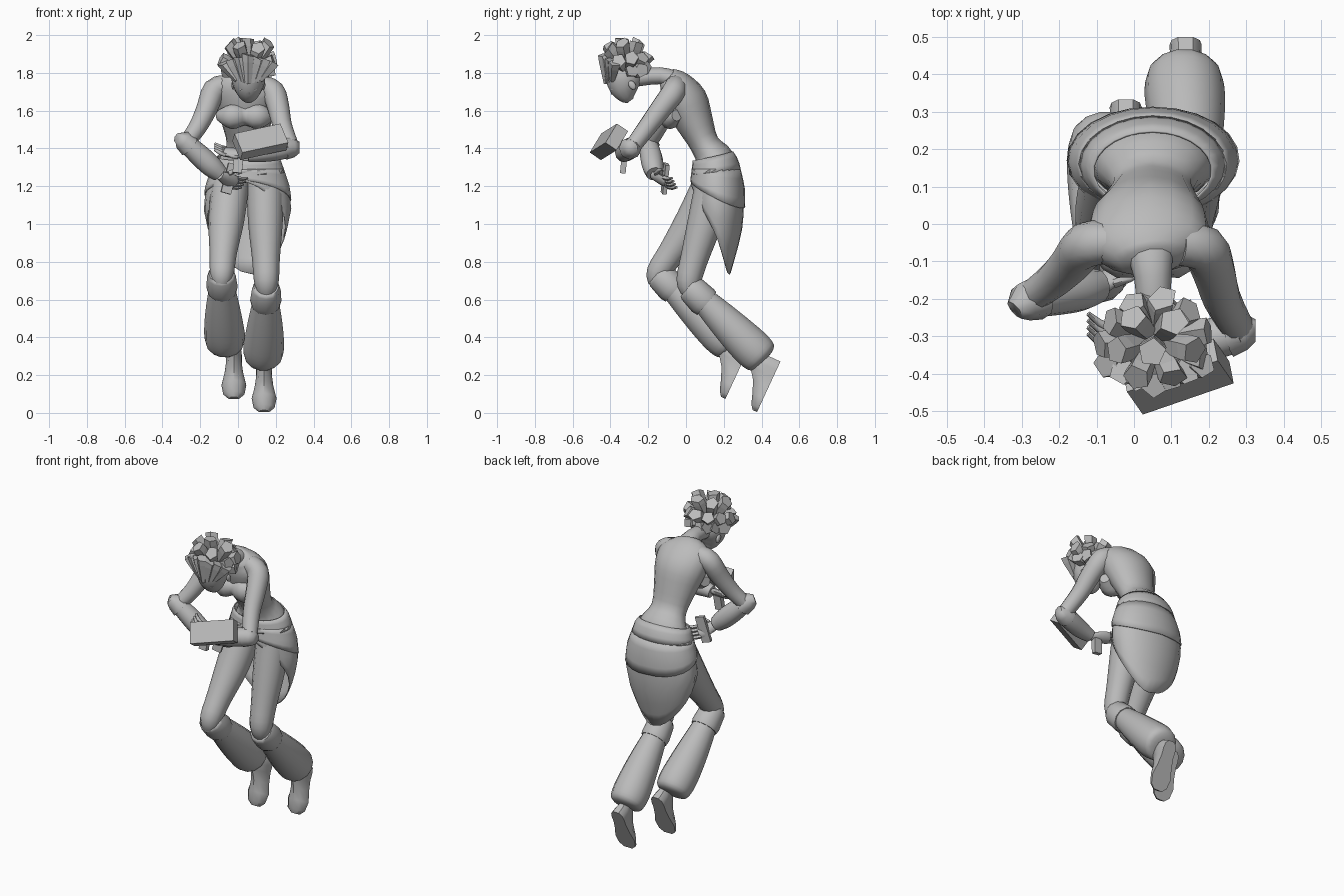
import bpy, bmesh, math, random
from mathutils import Vector, Matrix

random.seed(4)
if "Cube" in bpy.data.objects:
    bpy.data.objects.remove(bpy.data.objects["Cube"], do_unlink=True)

clay = bpy.data.materials.new("clay_grey")
clay.use_nodes = True
GREY = (0.5, 0.5, 0.5, 1)
clay.diffuse_color = GREY
clay.node_tree.nodes["Principled BSDF"].inputs["Base Color"].default_value = GREY
X, Y, Z = Vector((1, 0, 0)), Vector((0, 1, 0)), Vector((0, 0, 1))


def finish(name, bm, angle=40):
    bmesh.ops.recalc_face_normals(bm, faces=bm.faces)
    mesh = bpy.data.meshes.new(name)
    bm.to_mesh(mesh)
    bm.free()
    mesh.materials.append(clay)
    ob = bpy.data.objects.new(name, mesh)
    bpy.context.collection.objects.link(ob)
    bpy.ops.object.select_all(action='DESELECT')
    bpy.context.view_layer.objects.active = ob
    ob.select_set(True)
    if angle:
        bpy.ops.object.shade_smooth_by_angle(angle=math.radians(angle))
    return ob


def skin(bm, rings, caps=True):
    """Bridge closed rings of points, capping both ends."""
    rows = [[bm.verts.new(p) for p in ring] for ring in rings]
    n = len(rows[0])
    for a, b in zip(rows, rows[1:]):
        for i in range(n):
            bm.faces.new((a[i], a[(i + 1) % n], b[(i + 1) % n], b[i]))
    if caps:
        bm.faces.new(rows[0])
        bm.faces.new(rows[-1])


def spline(values, steps):
    """Catmull-Rom through a list of vectors."""
    out = []
    for i in range(len(values) - 1):
        p0, p1 = values[max(i - 1, 0)], values[i]
        p2, p3 = values[i + 1], values[min(i + 2, len(values) - 1)]
        for k in range(steps):
            t = k / steps
            out.append(p1 + (p2 - p0) * (t / 2) + (p0 * 2 - p1 * 5 + p2 * 4 - p3) * (t * t / 2)
                       + (p1 * 3 - p0 - p2 * 3 + p3) * (t ** 3 / 2))
    return out + [values[-1]]


def loft(name, sections, ref=X, sides=12, steps=3, bm=None):
    """Tube through (x, y, z, width, depth) sections; width runs along ref."""
    secs = [s if len(s) == 5 else (*s, s[3]) for s in sections]
    mids = spline([Vector(s[:3]) for s in secs], steps)
    rads = spline([Vector((s[3], s[4], 0)) for s in secs], steps)
    rings = []
    for i, c in enumerate(mids):
        tan = (mids[min(i + 1, len(mids) - 1)] - mids[max(i - 1, 0)]).normalized()
        u = (ref - tan * ref.dot(tan)).normalized()
        v = tan.cross(u)
        rings.append([c + u * rads[i].x * math.cos(a) + v * rads[i].y * math.sin(a)
                      for a in (math.tau * k / sides for k in range(sides))])
    own = bm is None
    bm = bmesh.new() if own else bm
    skin(bm, rings)
    return finish(name, bm, 60) if own else None


def ball(name, loc, size, tilt=0):
    bm = bmesh.new()
    m = Matrix.Translation(loc) @ Matrix.Rotation(tilt, 4, 'X') @ Matrix.Diagonal((*size, 1))
    bmesh.ops.create_uvsphere(bm, u_segments=16, v_segments=10, radius=1, matrix=m)
    return finish(name, bm, 60)


def block(name, loc, u, v, size):
    """Box with its long side along u and its second side near v."""
    u = Vector(u).normalized()
    w = u.cross(Vector(v)).normalized()
    m = Matrix((u, w.cross(u), w)).transposed().to_4x4()
    bm = bmesh.new()
    bmesh.ops.create_cube(bm, size=1, matrix=Matrix.Translation(loc) @ m @ Matrix.Diagonal((*size, 1)))
    return finish(name, bm, 0)


# Torso, bust and neck
loft("torso", [(.05, .165, 1.24, .17, .11), (.05, .155, 1.335, .155, .105), (.05, .1, 1.42, .11, .078),
               (.045, .045, 1.54, .132, .1), (.04, -.003, 1.65, .16, .117),
               (.038, -.06, 1.737, .158, .09), (.045, -.1, 1.78, .08, .055)], sides=16)
loft("bust", [(-.1, -.05, 1.575, .03), (-.035, -.085, 1.57, .068, .06), (.037, -.075, 1.575, .052, .05),
              (.11, -.085, 1.57, .068, .06), (.175, -.05, 1.575, .03)], ref=Z)
loft("neck", [(.04, -.06, 1.76, .07, .05), (.05, -.14, 1.785, .05, .045), (.055, -.28, 1.77, .045)])

# Bowed head: crown points forward, face points down
loft("head", [(.055, -.295, 1.652, .022, .02), (.055, -.31, 1.675, .05, .05), (.055, -.325, 1.72, .078, .082),
              (.055, -.33, 1.78, .09, .1), (.055, -.335, 1.84, .075, .085),
              (.055, -.335, 1.87, .03, .03)], sides=14)
loft("nose", [(.055, -.4, 1.735, .008), (.055, -.385, 1.695, .016), (.055, -.36, 1.685, .01)], sides=6, steps=1)
loft("lips", [(.03, -.34, 1.67, .006), (.055, -.352, 1.672, .013), (.08, -.34, 1.67, .006)], ref=Z, sides=6)
for side, s in (("right", -1), ("left", 1)):
    ball(side + "_ear", (.055 + .08 * s, -.285, 1.735), (.01, .018, .026), .6)
    ball(side + "_eye", (.055 + .032 * s, -.386, 1.712), (.016, .012, .009), .5)

# Hair: flat-ended locks that widen away from the scalp
bm = bmesh.new()
root = Vector((.055, -.31, 1.795))


def lock(base, tip, sizes):
    """Five-sided lock with a slanted end."""
    d = tip - base
    q = d.to_track_quat('Z', 'Y')
    lean = Vector((random.uniform(-.35, .35), random.uniform(-.35, .35), 0))
    spin = random.uniform(0, 6)
    rings = []
    for part, rad, slant in zip((0, .75, 1), sizes, (0, 0, 1)):
        ring = [Vector((math.cos(a), math.sin(a), 0)) * rad for a in (math.tau * j / 5 + spin for j in range(5))]
        rings.append([base + q @ (r + Z * (d.length * part + slant * r.dot(lean))) for r in ring])
    skin(bm, rings)


tilt = Matrix.Rotation(math.radians(10), 3, 'X')
for count, polar, reach in ((1, 0, .2), (6, 34, .195), (11, 64, .168), (7, 86, .14)):
    for k in range(count):
        az = math.tau * (k + .5 * (count == 11)) / count
        if polar > 80:
            az = math.radians(15 + 25 * k)
        if count == 11 and math.sin(az) < -.5:
            continue
        p = math.radians(polar + random.uniform(-4, 4))
        d = tilt @ Vector((math.sin(p) * math.cos(az) * .98, math.sin(p) * math.sin(az) * .85, math.cos(p)))
        lock(root + d * .05, root + d * (reach * random.uniform(.94, 1.03)), (.026, .038, .038))
# Fringe sweeping up and out from the brow
for k in range(-3, 4):
    brow = Vector((.055 + .02 * k, -.42 + .01 * abs(k), 1.742 + .006 * abs(k)))
    lock(brow, Vector((.055 + .043 * k, -.43 + .018 * abs(k), 1.895 - .014 * abs(k))), (.015, .033, .036))
finish("hair_locks", bm, 0)

# Arms with flared elbow cuffs and sleeves
loft("right_upper_arm", [(-.06, -.05, 1.735, .055), (-.125, -.055, 1.71, .062), (-.165, -.1, 1.61, .056),
                         (-.215, -.15, 1.51, .048), (-.275, -.195, 1.43, .042)], ref=Y)
loft("left_upper_arm", [(.12, -.055, 1.735, .055), (.185, -.065, 1.70, .063), (.213, -.125, 1.62, .058),
                        (.235, -.2, 1.52, .051), (.275, -.275, 1.42, .045)], ref=Y)
loft("right_sleeve", [(-.27, -.2, 1.425, .05), (-.2, -.185, 1.36, .058), (-.14, -.175, 1.305, .057),
                      (-.095, -.165, 1.265, .045)], ref=Y)
loft("left_sleeve", [(.285, -.285, 1.41, .05), (.22, -.305, 1.395, .056), (.13, -.325, 1.38, .052),
                     (.05, -.33, 1.365, .038)], ref=Y)
loft("right_elbow_cuff", [(-.318, -.23, 1.455, .03), (-.295, -.21, 1.445, .052), (-.255, -.197, 1.41, .06)],
     ref=Y, sides=8, steps=1)
loft("left_elbow_cuff", [(.325, -.285, 1.405, .03), (.295, -.285, 1.405, .052), (.25, -.297, 1.4, .06)],
     ref=Y, sides=8, steps=1)


def hand(name, wrist, aim, across, curl):
    """Palm, four curled fingers and a thumb."""
    w, d, s, c = (Vector(v) for v in (wrist, aim, across, curl))
    d.normalize(), s.normalize()
    bm = bmesh.new()
    loft("", [(*(w + d * t), wide, .02) for t, wide in ((-.02, .025), (.03, .038), (.08, .04), (.095, .03))],
         ref=s, sides=8, steps=2, bm=bm)
    for k in range(4):
        b = w + d * .085 + s * (k - 1.5) * .021
        loft("", [(*b, .012), (*(b + d * .035 + c * .01), .011), (*(b + d * .065 + c * .035), .007)],
             ref=s, sides=6, steps=1, bm=bm)
    b = w + d * .02 + s * .03
    loft("", [(*b, .014), (*(b + d * .035 + s * .025 + c * .02), .011), (*(b + d * .065 + s * .03 + c * .04), .006)],
         ref=c, sides=6, steps=1, bm=bm)
    finish(name, bm, 60)


hand("right_hand", (-.08, -.16, 1.25), (.6, .55, -.3), (.4, -.3, .6), (.3, .1, .6))
hand("left_hand", (.02, -.33, 1.37), (-1, .3, .15), (0, -.8, -.5), (0, .6, .5))

# Held objects
block("carried_box", (.118, -.408, 1.435), (.93, .32, .2), (-.25, .5, .8), (.262, .125, .072))
block("small_tool", (-.045, -.11, 1.24), (.25, .1, .95), (1, .2, -.2), (.16, .055, .022))
block("hanging_tag", (.0, -.33, 1.315), (.1, .1, 1), (1, 0, 0), (.09, .05, .03))

# Wrapped skirt: hem falls from the front waist to a low back, lower on the left
SHAPE = ((1.39, .15, .13, .09), (1.34, .157, .17, .115), (1.2, .165, .218, .14), (1.08, .17, .232, .138),
         (.95, .17, .205, .125), (.84, .155, .17, .11), (.7, .13, .11, .095))


def skirt_point(z, a, puff=0):
    for hi, lo in zip(SHAPE, SHAPE[1:]):
        if z >= lo[0] - .001:
            t = (hi[0] - z) / (hi[0] - lo[0])
            y, rx, ry = (h + (l - h) * t for h, l in zip(hi[1:], lo[1:]))
            break
    return Vector((.05 + (rx + puff) * math.sin(a), y + (ry + puff) * math.cos(a), z))


def skirt_layer(name, top, hem, puff, cols=24, rows=8):
    bm = bmesh.new()
    rings = []
    for r in range(rows + 1):
        ring = []
        for k in range(cols):
            a = math.tau * k / cols
            back, left = (1 + math.cos(a)) / 2, max(math.sin(a), 0)
            ring.append(skirt_point(top(back) + (hem(back, left) - top(back)) * r / rows, a, puff))
        rings.append(ring)
    skin(bm, rings, caps=False)
    ob = finish(name, bm, 35)
    mod = ob.modifiers.new("cloth", 'SOLIDIFY')
    mod.thickness = .006


skirt_layer("skirt", lambda b: 1.33 + .03 * b,
            lambda b, l: 1.22 - .24 * min(b * 2, 1) - .24 * max(b * 2 - 1, 0) - .06 * l, 0)
skirt_layer("skirt_overlay", lambda b: 1.29, lambda b, l: 1.23 - .14 * b - .03 * l, .006, rows=4)
skirt_layer("waistband", lambda b: 1.335 + .05 * b, lambda b, l: 1.26 + .03 * b, .006, rows=3)

# Legs: thighs, cuffs, baggy shins and pointed feet
loft("right_thigh", [(-.04, .14, 1.22, .1), (-.062, .04, 1.02, .095), (-.078, -.075, .85, .073),
                     (-.085, -.145, .745, .064), (-.088, -.148, .69, .05)])
loft("left_thigh", [(.145, .15, 1.22, .1), (.145, .1, 1.01, .092), (.148, .045, .82, .074),
                    (.15, .015, .7, .066), (.15, .025, .64, .05)])
for side, x0, x1, foot_x, dy, dz in (("left", .15, .135, .138, 0, 0), ("right", -.088, -.07, -.022, -.167, .07)):
    def at(t, y, z, r):
        return (x0 + (x1 - x0) * t, y + dy, z + dz, r)
    loft(side + "_knee_cuff", [at(0, .015, .668, .066), at(0, .03, .655, .076), at(.2, .09, .595, .083),
                               at(.2, .11, .578, .078)], steps=1)
    loft(side + "_baggy_shin", [at(.2, .09, .6, .068), at(.4, .19, .5, .088), at(.7, .29, .4, .103),
                                at(1, .362, .33, .107), at(1, .405, .29, .092), at(1, .415, .28, .04)], sides=14)
    # Foot sections run from heel to toe along a flat sole
    heel = Vector((foot_x, .5 + dy, .272 + dz))
    along, up = Vector((0, -.42, -.907)), Vector((0, -.907, .42))
    bm = bmesh.new()
    outline = ((-1, 0), (-.95, .35), (-.6, .8), (0, 1), (.6, .8), (.95, .35), (1, 0))
    skin(bm, [[heel + along * t + X * (w * a) + up * (h * b) for a, b in outline] for t, w, h in
              ((0, .02, .12), (.02, .038, .15), (.05, .043, .16), (.09, .042, .135), (.15, .05, .09),
               (.215, .066, .064), (.27, .056, .045), (.295, .028, .026))])
    finish(side + "_foot", bm, 45)
